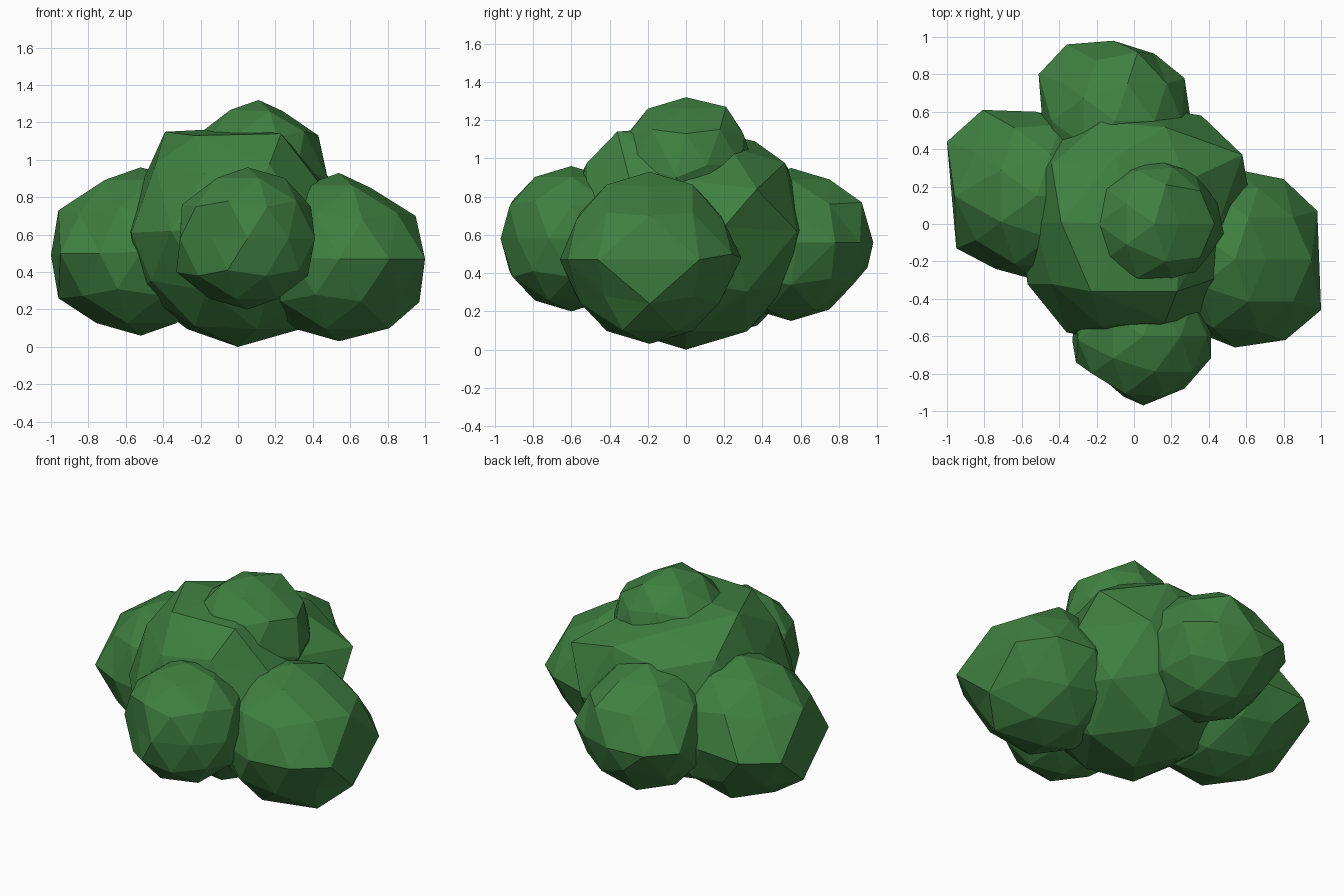
import bpy
import math
from mathutils import Vector, Matrix

# Single leaf colour
leaf = bpy.data.materials.new("leaf green")
leaf.diffuse_color = (0.05, 0.215, 0.052, 1)


def clump(name, centre, radius, pulls=(), turn=0):
    """Faceted leaf ball; each pull drags the corner facing that point onto it."""
    bpy.ops.mesh.primitive_ico_sphere_add(subdivisions=2, radius=radius, location=centre)
    ob = bpy.context.object
    ob.name = name
    ob.data.materials.append(leaf)
    ob.data.transform(Matrix.Rotation(math.radians(turn), 4, 'Z'))
    c = Vector(centre)
    base = [v.co.normalized() for v in ob.data.vertices]
    free = set(range(len(base)))
    for p in pulls:
        local = Vector(p) - c
        d = local.normalized()
        i = max(free, key=lambda k: base[k].dot(d))
        free.discard(i)
        ob.data.vertices[i].co = local
    return ob


# Large central clump, standing on the ground
clump("middle_clump", (0, 0, 0.64), 0.64, [
    (0, 0, 1.17), (-0.39, 0.01, 1.15), (-0.23, -0.36, 1.13), (0.23, -0.36, 1.14),
    (0.28, 0.23, 1.06), (-0.1, 0.36, 1.09), (0.58, 0.37, 0.84),
    (0.47, -0.28, 0.83), (0.46, 0.03, 0.88), (-0.36, -0.58, 0.62),
    (0.36, 0.58, 0.62), (-0.57, -0.32, 0.61), (-0.53, 0, 0.84),
    (-0.23, -0.28, 0.11)], turn=36)

# Crown
clump("top_clump", (0.11, 0, 0.965), 0.355, [
    (0.24, 0, 1.26), (0.43, 0, 1.13), (0.17, 0.21, 1.27), (0.17, -0.2, 1.26),
    (0.48, -0.05, 0.9)])

# Left side
clump("left_clump", (-0.52, 0.15, 0.51), 0.45, [
    (-1.0, 0.44, 0.49), (-0.81, 0.61, 0.5), (-0.95, -0.13, 0.5),
    (-0.96, 0.15, 0.73), (-0.96, 0.15, 0.26), (-0.74, -0.24, 0.5)])

# Right side
clump("right_clump", (0.54, -0.19, 0.48), 0.45, [
    (1.0, -0.46, 0.47), (0.98, 0.07, 0.47), (0.81, -0.62, 0.47),
    (0.8, 0.24, 0.5), (0.54, -0.66, 0.47), (0.95, -0.19, 0.7),
    (0.97, -0.19, 0.24), (0.55, 0.29, 0.48), (0.71, -0.19, 0.85),
    (0.81, -0.33, 0.1)])

# Front
clump("front_clump", (0.05, -0.6, 0.58), 0.38, [
    (0.05, -0.97, 0.58), (-0.14, -0.85, 0.58), (0.27, -0.88, 0.58),
    (-0.31, -0.74, 0.58), (-0.33, -0.62, 0.4), (-0.3, -0.62, 0.76)])

# Back
clump("back_clump", (-0.1, 0.55, 0.55), 0.4, [
    (-0.36, 0.96, 0.56), (-0.11, 0.98, 0.56), (-0.51, 0.8, 0.56),
    (0.27, 0.78, 0.56), (0.11, 0.91, 0.56), (0.02, 0.92, 0.77),
    (-0.21, 0.95, 0.43), (0.3, 0.58, 0.56)])
